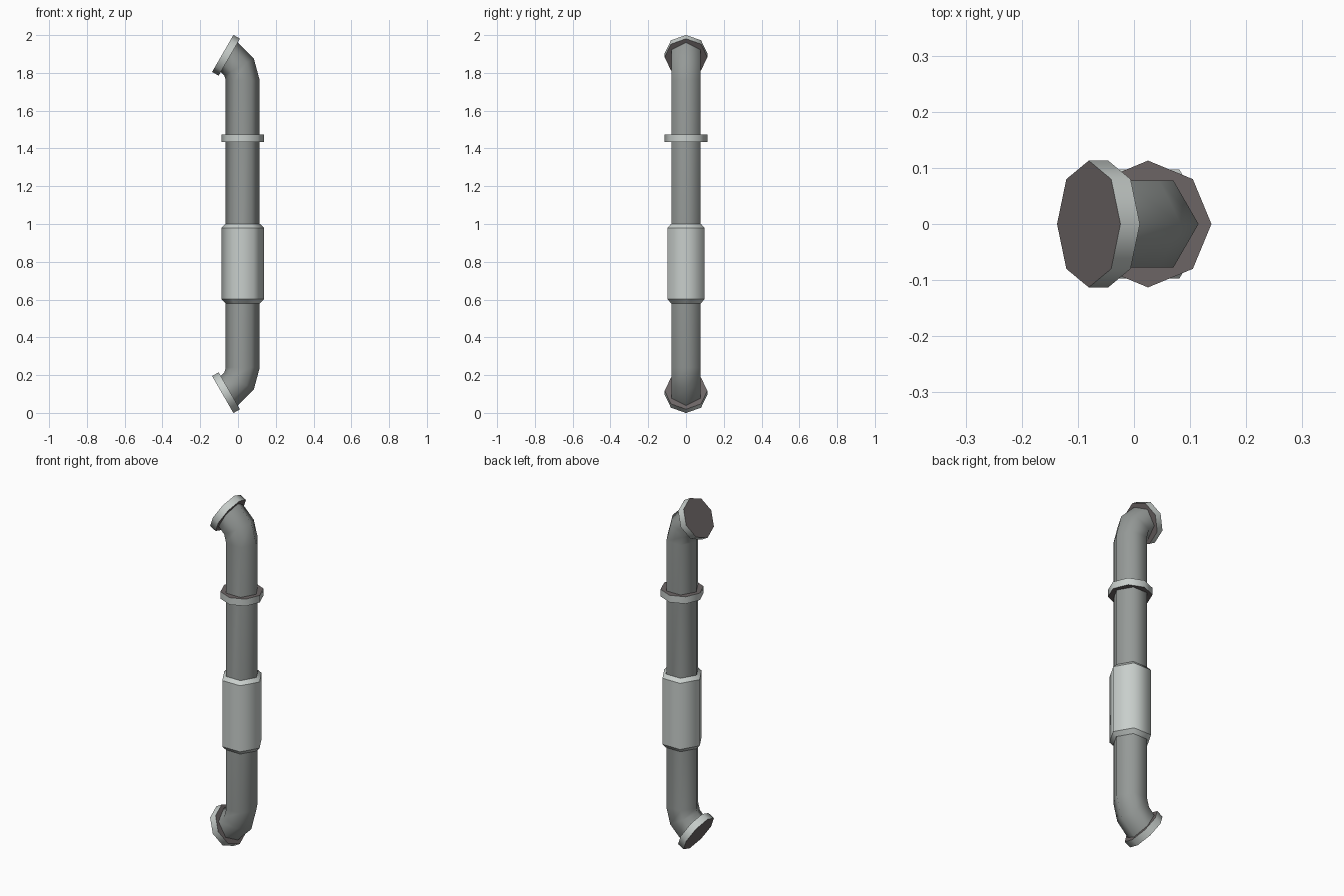
import bpy, bmesh
from math import sin, cos, pi, radians
from mathutils import Vector

cube = bpy.data.objects.get("Cube")
if cube:
    bpy.data.objects.remove(cube, do_unlink=True)


def material(name, color):
    mat = bpy.data.materials.new(name)
    mat.use_nodes = True
    mat.diffuse_color = (*color, 1)
    mat.node_tree.nodes["Principled BSDF"].inputs["Base Color"].default_value = (*color, 1)
    return mat


PIPE_GREY = material("pipe grey", (0.30, 0.32, 0.31))
LIGHT_GREY = material("light grey", (0.58, 0.62, 0.60))
DARK_BROWN = material("dark brown grey", (0.15, 0.13, 0.13))

AXIS_X = 0.025      # centre line of the straight pipe
BEND_R = 0.142      # elbow radius
BEND_Z = 1.76       # height where the upper elbow starts
COLLAR_R = 0.113
THICK = 0.04


def loft(name, stations, sides, mat, cap_mat=None, sharp_rings=False):
    """Skin rings given as (x, z, tilt, radius); optional flat end caps."""
    bm = bmesh.new()
    rings = []
    for x, z, tilt, r in stations:
        u = Vector((cos(tilt), 0, sin(tilt)))
        v = Vector((0, 1, 0))
        turns = [2 * pi * i / sides for i in range(sides)]
        rings.append([bm.verts.new(Vector((x, 0, z)) + r * (cos(t) * u + sin(t) * v))
                      for t in turns])
    for a, b in zip(rings, rings[1:]):
        for i in range(sides):
            j = (i + 1) % sides
            bm.faces.new((a[i], a[j], b[j], b[i])).smooth = True
    if sharp_rings:
        for ring in rings:
            for i in range(sides):
                bm.edges.get((ring[i - 1], ring[i])).smooth = False
    if cap_mat:
        bm.faces.new(rings[0][::-1]).material_index = 1
        bm.faces.new(rings[-1]).material_index = 1
    bmesh.ops.recalc_face_normals(bm, faces=bm.faces)
    mesh = bpy.data.meshes.new(name)
    bm.to_mesh(mesh)
    bm.free()
    mesh.materials.append(mat)
    if cap_mat:
        mesh.materials.append(cap_mat)
    obj = bpy.data.objects.new(name, mesh)
    bpy.context.collection.objects.link(obj)
    return obj


def elbow(degrees, radius):
    """Station on the upper (positive) or lower (negative) elbow."""
    a = radians(degrees)
    start = BEND_Z if degrees >= 0 else 2 - BEND_Z
    return (AXIS_X - BEND_R + BEND_R * cos(a), start + BEND_R * sin(a), a, radius)


# Hexagonal pipe with a two-step elbow at each end
lower_start = (AXIS_X, 2 - BEND_Z, 0, 0.09)
loft("pipe", [elbow(-60, 0.09), elbow(-30, 0.09), lower_start,
              elbow(0, 0.09), elbow(30, 0.09), elbow(60, 0.09)], 6, PIPE_GREY)

# Thick sleeve with chamfered ends
loft("sleeve", [(AXIS_X, z, 0, r) for z, r in
                ((0.58, 0.092), (0.602, 0.112), (0.98, 0.112), (1.0, 0.092))],
     6, LIGHT_GREY, sharp_rings=True)

# Octagonal collar around the upper pipe
loft("collar", [(AXIS_X, z, 0, COLLAR_R) for z in (1.435, 1.435 + THICK)],
     8, LIGHT_GREY, DARK_BROWN, True)

# Octagonal flanges closing both elbows
for name, degrees in (("top_flange", 60), ("bottom_flange", -60)):
    x, z, a, r = elbow(degrees, COLLAR_R)
    side = 1 if degrees > 0 else -1
    outer = (x - side * THICK * sin(a), z + side * THICK * cos(a), a, r)
    loft(name, [(x, z, a, r), outer], 8, LIGHT_GREY, DARK_BROWN, True)
